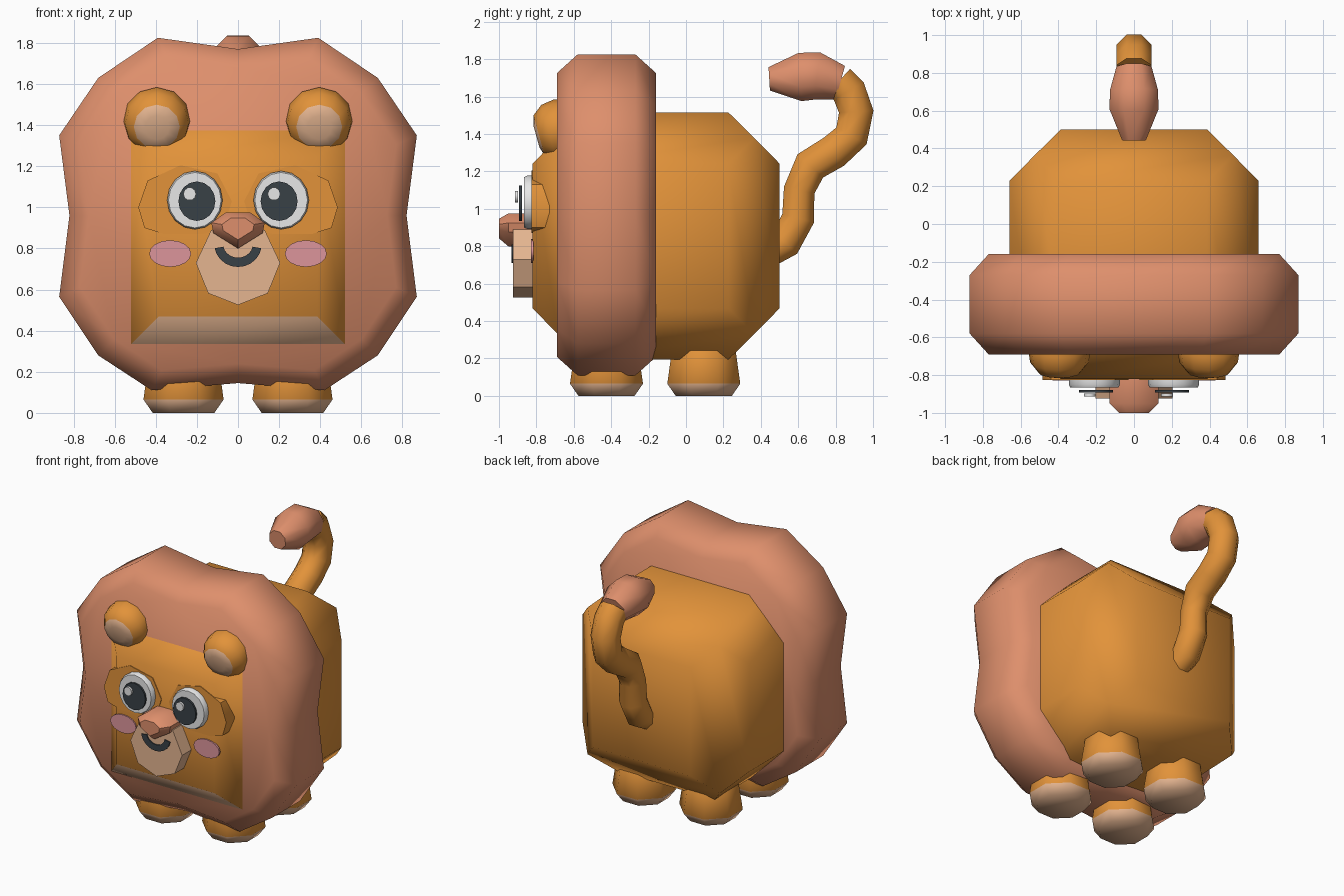
import bpy, bmesh, math
from mathutils import Vector, Matrix

if "Cube" in bpy.data.objects:
    bpy.data.objects.remove(bpy.data.objects["Cube"])


def material(name, r, g, b):
    m = bpy.data.materials.new(name)
    m.diffuse_color = (r, g, b, 1)
    m.use_nodes = True
    m.node_tree.nodes["Principled BSDF"].inputs["Base Color"].default_value = m.diffuse_color
    return m


ORANGE = material("orange fur", 0.76, 0.29, 0.042)
MANE = material("terracotta mane", 0.73, 0.275, 0.15)
BEIGE = material("beige", 0.78, 0.46, 0.28)
WHITE = material("eye white", 0.82, 0.82, 0.82)
DARK = material("charcoal", 0.04, 0.052, 0.062)
PINK = material("blush pink", 0.72, 0.30, 0.33)


def finish(name, bm, mats, pick=None, angle=60):
    """Turn a bmesh into an object; pick(face centre) gives the material index."""
    bmesh.ops.recalc_face_normals(bm, faces=bm.faces[:])
    if pick:
        for f in bm.faces:
            f.material_index = pick(f.calc_center_median())
    me = bpy.data.meshes.new(name)
    bm.to_mesh(me)
    bm.free()
    for m in mats:
        me.materials.append(m)
    me.shade_smooth()
    me.set_sharp_from_angle(angle=math.radians(angle))
    ob = bpy.data.objects.new(name, me)
    bpy.context.collection.objects.link(ob)
    return ob


def loft(name, rings, mats, pick=None, angle=60):
    """Skin a list of equal-length rings and cap both ends."""
    bm = bmesh.new()
    rows = [[bm.verts.new(p) for p in ring] for ring in rings]
    n = len(rows[0])
    for a, b in zip(rows, rows[1:]):
        for i in range(n):
            j = (i + 1) % n
            bm.faces.new((a[i], a[j], b[j], b[i]))
    bm.faces.new(rows[0])
    bm.faces.new(rows[-1])
    return finish(name, bm, mats, pick, angle)


def slab(name, outline, centre, steps, mat, angle=40):
    """Outline in x,z lofted along y; steps are (y, scale about centre)."""
    cx, cz = centre
    rings = [[(cx + (x - cx) * s, y, cz + (z - cz) * s) for x, z in outline] for y, s in steps]
    return loft(name, rings, [mat], None, angle)


def oval(cx, cz, rx, rz, n, turn=0.0):
    return [(cx + rx * math.cos(turn + math.tau * i / n),
             cz + rz * math.sin(turn + math.tau * i / n)) for i in range(n)]


def mirrored(half):
    """Half outline from top centre to bottom centre, completed on -x."""
    return half + [(-x, z) for x, z in reversed(half) if x > 0]


# Body: cube with every face inset and raised, pale chin on the lower front slope
bm = bmesh.new()
bmesh.ops.create_cube(bm, size=1.05, matrix=Matrix.Translation((0, -0.16, 0.855)))
bmesh.ops.inset_individual(bm, faces=bm.faces[:], thickness=0.195, depth=0.135)
finish("body", bm, [ORANGE, BEIGE], lambda c: 1 if c.y < -0.7 and c.z < 0.5 else 0)

# Mane: wavy slab with chamfered rims
mane = mirrored([(0, 1.77), (0.39, 1.825), (0.68, 1.63), (0.87, 1.35), (0.82, 0.96),
                 (0.87, 0.565), (0.68, 0.28), (0.42, 0.11), (0, 0.145)])
slab("mane", mane, (0, 0.965),
     [(-0.69, 0.885), (-0.58, 1), (-0.27, 1), (-0.16, 0.885)], MANE, 60)

# Feet with pale soles
for label, fy in (("front", -0.425), ("back", 0.095)):
    for side, fx in (("left", -0.265), ("right", 0.265)):
        rings = []
        for z, h in ((0, 0.15), (0.065, 0.195), (0.245, 0.17), (0.27, 0.155)):
            r = h / math.cos(math.pi / 8)
            rings.append([(x, y, z) for x, y in oval(fx, fy, r, r, 8, math.pi / 8)])
        loft(f"{label}_foot_{side}", rings, [ORANGE, BEIGE], lambda c: 1 if c.z < 0.06 else 0)


# Tail and tuft: tubes along paths of (y, z, radius)
def tube(name, path, mat):
    pts = [Vector((0, y, z)) for y, z, _ in path]
    rings = []
    for i, p in enumerate(pts):
        t = (pts[min(i + 1, len(pts) - 1)] - pts[max(i - 1, 0)]).normalized()
        n = Vector((0, -t.z, t.y))
        r = path[i][2]
        rings.append([p + r * (math.cos(a) * n + math.sin(a) * Vector((1, 0, 0)))
                      for a in (math.tau * (k + 0.5) / 8 for k in range(8))])
    loft(name, rings, [mat], None, 60)


tube("tail", [(0.42, 0.76, 0.09), (0.53, 0.82, 0.095), (0.6, 0.95, 0.095), (0.605, 1.1, 0.09),
              (0.665, 1.23, 0.1), (0.79, 1.305, 0.1), (0.885, 1.39, 0.1), (0.91, 1.52, 0.1),
              (0.87, 1.63, 0.1), (0.815, 1.68, 0.1)], ORANGE)
tube("tail_tuft", [(0.825, 1.675, 0.1), (0.7, 1.71, 0.138), (0.61, 1.705, 0.14),
                   (0.445, 1.695, 0.068)], MANE)

# Ears: domes turned along a slightly drooping axis, pale cap in front
axis = Vector((0, -math.cos(0.27), -math.sin(0.27)))
up = Vector((0, -math.sin(0.27), math.cos(0.27)))
for side, sx in (("left", -1), ("right", 1)):
    base = Vector((sx * 0.395, -0.665, 1.425))
    rings = [[base + axis * d + Vector((1, 0, 0)) * x + up * z for x, z in oval(0, 0, r, r, 12)]
             for d, r in ((-0.09, 0.14), (0, 0.165), (0.07, 0.155), (0.125, 0.112), (0.14, 0.06))]
    loft(f"ear_{side}", rings, [ORANGE, BEIGE],
         lambda c, b=base: 1 if (c - b).dot(axis) > 0.11 else 0)

# Eye patches, eyes and cheeks
for side, sx in (("left", -1), ("right", 1)):
    patch = [(sx * x, z) for x, z in ((0.485, 1.0), (0.44, 1.13), (0.28, 1.205), (0.1, 1.165),
                                      (0.03, 1.03), (0.07, 0.9), (0.17, 0.87), (0.36, 0.87),
                                      (0.455, 0.9))]
    slab(f"eye_patch_{side}", patch, (sx * 0.26, 1.03), [(-0.825, 1), (-0.73, 1)], ORANGE)
    slab(f"eye_{side}", oval(sx * 0.21, 1.035, 0.135, 0.142, 16), (sx * 0.21, 1.035),
         [(-0.865, 0.95), (-0.85, 1), (-0.82, 1)], WHITE)
    slab(f"pupil_{side}", oval(sx * 0.2, 1.03, 0.09, 0.096, 16), (sx * 0.2, 1.03),
         [(-0.892, 1), (-0.878, 1)], DARK)
    gx = sx * 0.205 - 0.03
    slab(f"eye_glint_{side}", oval(gx, 1.065, 0.031, 0.032, 10), (gx, 1.065),
         [(-0.913, 1), (-0.897, 1)], WHITE)
    slab(f"cheek_{side}", oval(sx * 0.33, 0.775, 0.102, 0.065, 16), (sx * 0.33, 0.775),
         [(-0.829, 1), (-0.815, 1)], PINK)

# Muzzle
muzzle = mirrored([(0, 0.9), (0.13, 0.89), (0.205, 0.73), (0.145, 0.582), (0, 0.525)])
slab("muzzle", muzzle, (0, 0.73), [(-0.925, 1), (-0.81, 1)], BEIGE)

# Nose
nose = [(0.06, 0.975), (0.13, 0.925), (0.12, 0.875), (0, 0.8),
        (-0.12, 0.875), (-0.13, 0.925), (-0.06, 0.975)]
slab("nose", nose, (0, 0.905), [(-1.0, 0.6), (-0.95, 1), (-0.82, 1)], MANE)

# Smile: thin curved band on the muzzle
arc = [math.radians(190 + 160 * i / 10) for i in range(11)]
smile = [(0.115 * math.cos(a), 0.82 + 0.11 * math.sin(a)) for a in arc]
smile += [(0.072 * math.cos(a), 0.82 + 0.065 * math.sin(a)) for a in reversed(arc)]
slab("smile", smile, (0, 0.8), [(-0.933, 1), (-0.924, 1)], DARK)
